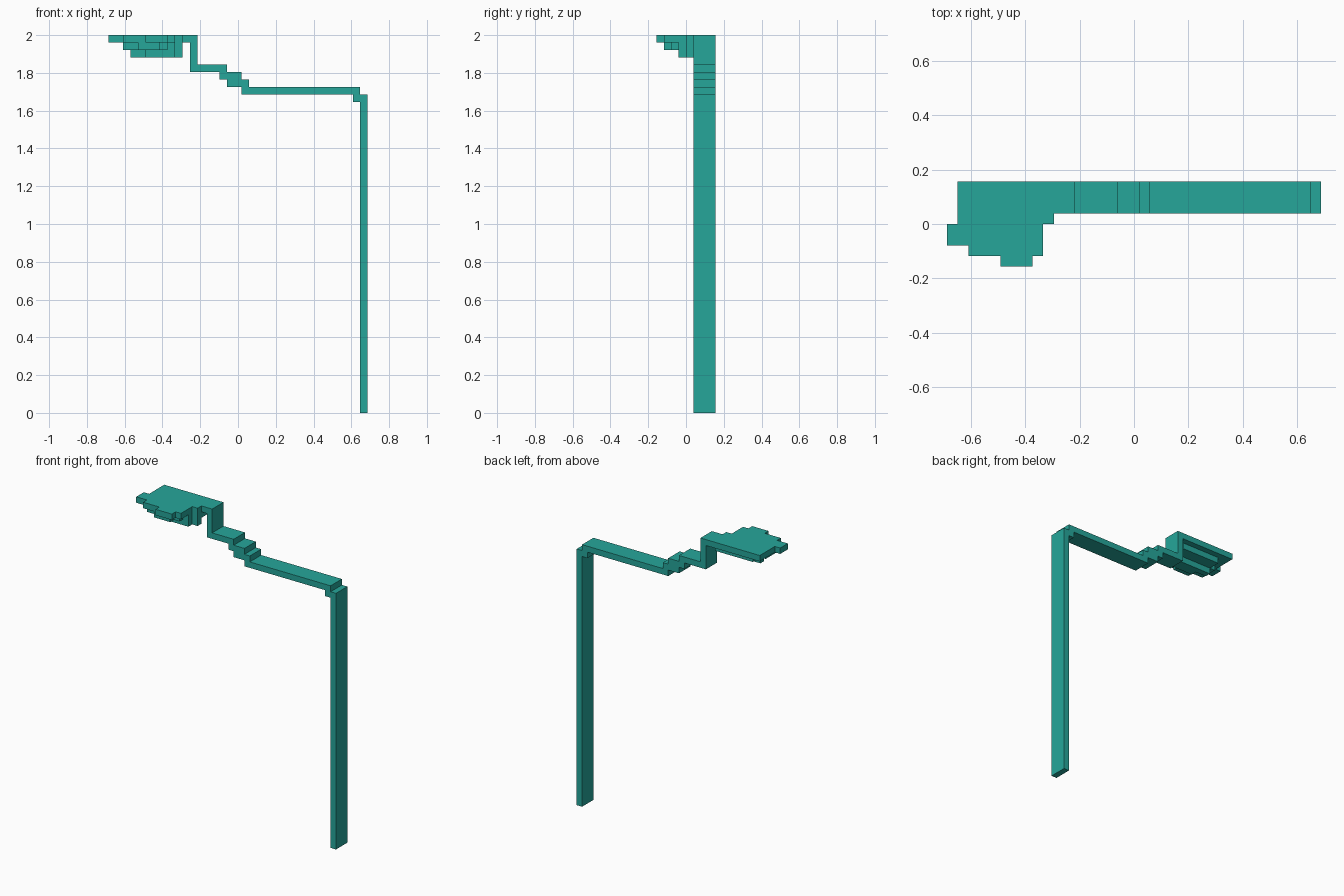
import bpy, bmesh
from mathutils import Vector

if "Cube" in bpy.data.objects:
    bpy.data.objects.remove(bpy.data.objects["Cube"])

U = 2 / 51                          # size of one block
ORIGIN = Vector((-17.5, -4, 0))     # centres the 35 x 8 x 51 block grid

teal = bpy.data.materials.new("teal")
teal.diffuse_color = (0.019, 0.381, 0.323, 1)
teal.use_nodes = True
teal.node_tree.nodes["Principled BSDF"].inputs["Base Color"].default_value = teal.diffuse_color


def extrude(name, outline, lo, hi, axis):
    """Extrude a stepped outline (in blocks) from lo to hi along y or z."""
    def place(a, b, c):
        p = Vector((a, c, b)) if axis == "y" else Vector((a, b, c))
        return (p + ORIGIN) * U

    bm = bmesh.new()
    face = bm.faces.new([bm.verts.new(place(a, b, lo)) for a, b in outline])
    ext = bmesh.ops.extrude_face_region(bm, geom=[face], use_keep_orig=True)
    shift = place(0, 0, hi) - place(0, 0, lo)
    moved = [g for g in ext["geom"] if isinstance(g, bmesh.types.BMVert)]
    bmesh.ops.translate(bm, verts=moved, vec=shift)
    bmesh.ops.recalc_face_normals(bm, faces=bm.faces)
    mesh = bpy.data.meshes.new(name)
    bm.to_mesh(mesh)
    bm.free()
    mesh.materials.append(teal)
    obj = bpy.data.objects.new(name, mesh)
    bpy.context.collection.objects.link(obj)
    return obj


# Upright post
extrude("post", [(34, 0), (35, 0), (35, 43), (34, 43)], 5, 8, "y")

# Stepped arm, riser and flat back of the head
extrude("arm", [(34, 42), (34, 44), (19, 44), (19, 45), (18, 45), (18, 46),
                (16, 46), (16, 47), (12, 47), (12, 51), (1, 51), (1, 50),
                (11, 50), (11, 46), (15, 46), (15, 45), (16, 45), (16, 44),
                (18, 44), (18, 43), (33, 43), (33, 42)], 5, 8, "y")

# Head tiers, narrowing downwards
extrude("head_top", [(1, 5), (10, 5), (10, 4), (9, 4), (9, 1), (8, 1), (8, 0),
                     (5, 0), (5, 1), (2, 1), (2, 2), (0, 2), (0, 4), (1, 4)],
        50, 51, "z")
extrude("head_middle", [(3, 7), (10, 7), (10, 4), (9, 4), (9, 3), (8, 3),
                        (8, 2), (7, 2), (7, 1), (4, 1), (4, 2), (2, 2),
                        (2, 5), (3, 5)], 49, 50, "z")
extrude("head_bottom", [(3, 5), (10, 5), (10, 4), (9, 4), (9, 3), (5, 3),
                        (5, 4), (3, 4)], 48, 49, "z")
